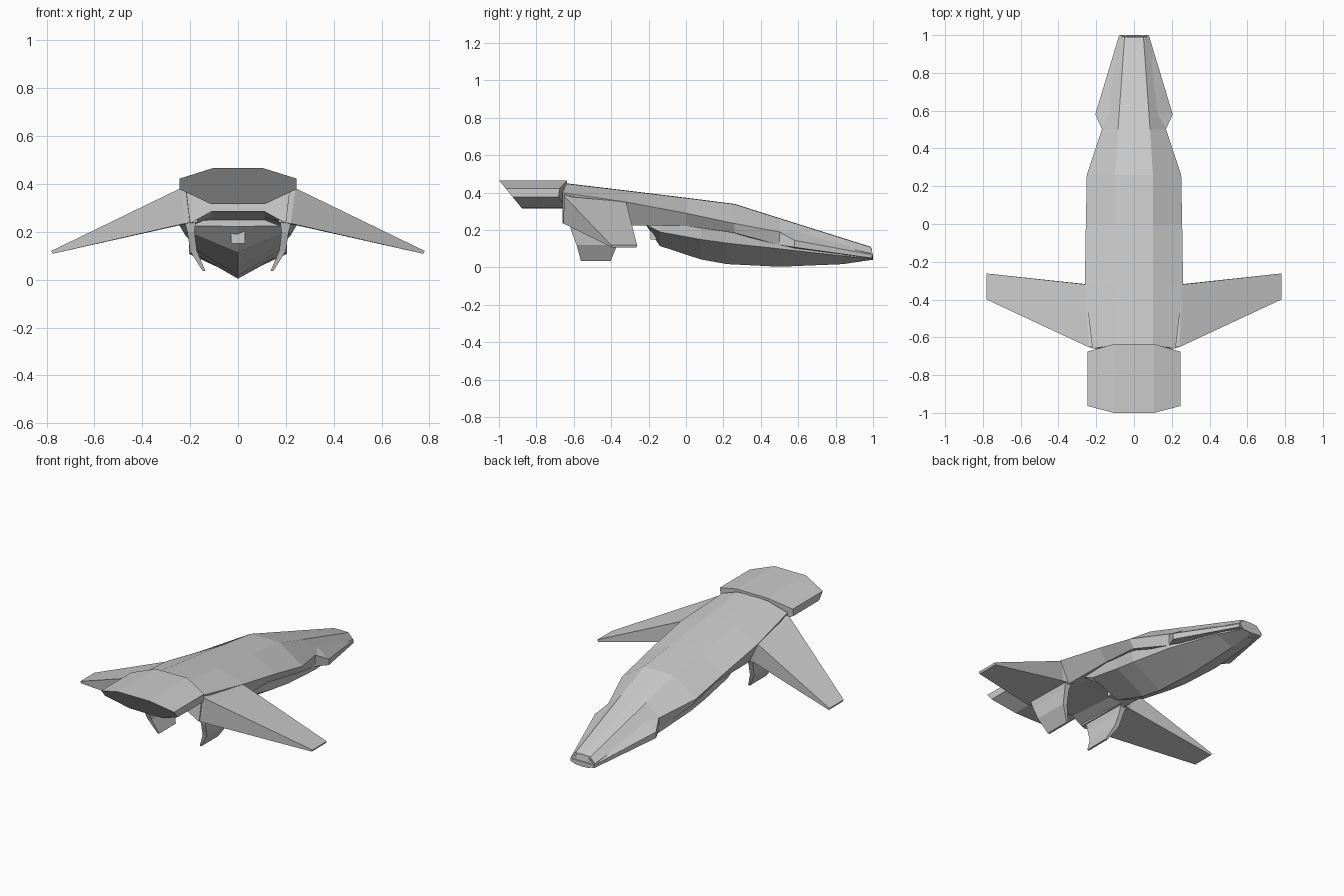
import bpy, bmesh


def loft(name, rings, mirror=False):
    """Skin a list of equal-length closed rings and cap both ends."""
    bm = bmesh.new()
    rows = [[bm.verts.new(p) for p in ring] for ring in rings]
    n = len(rows[0])
    for a, b in zip(rows, rows[1:]):
        for i in range(n):
            j = (i + 1) % n
            bm.faces.new((a[i], a[j], b[j], b[i]))
    bm.faces.new(rows[0])
    bm.faces.new(rows[-1])
    bmesh.ops.remove_doubles(bm, verts=bm.verts, dist=0.0005)
    bmesh.ops.recalc_face_normals(bm, faces=bm.faces)
    me = bpy.data.meshes.new(name)
    bm.to_mesh(me)
    bm.free()
    ob = bpy.data.objects.new(name, me)
    bpy.context.collection.objects.link(ob)
    if mirror:
        ob.modifiers.new("mirror", 'MIRROR').use_mirror_merge = False
    return ob


def full(half):
    """Complete a half ring (x >= 0) with its mirrored points."""
    return half + [(-x, y, z) for x, y, z in reversed(half) if x > 0]


def shell_ring(y, top, side, low, bottom, slant=0.0):
    return full([(0, y, top[1] + 0.002), (top[0], y, top[1]),
                 (side[0], y - slant, side[1]), (low[0], y - slant, low[1]),
                 (0.55 * low[0], y - slant, bottom), (0, y - slant, bottom)])


# Upper shell: broad sloping back that narrows to a blunt nose
loft("upper_shell", [
    shell_ring(-0.64, (0.10, 0.448), (0.22, 0.40), (0.20, 0.235), 0.285, 0.02),
    shell_ring(-0.32, (0.10, 0.41), (0.26, 0.35), (0.20, 0.225), 0.26),
    shell_ring(0.00, (0.10, 0.371), (0.255, 0.29), (0.20, 0.222), 0.23),
    shell_ring(0.26, (0.10, 0.338), (0.25, 0.235), (0.22, 0.185), 0.18),
    shell_ring(0.50, (0.085, 0.262), (0.17, 0.19), (0.165, 0.12), 0.11),
    shell_ring(0.99, (0.05, 0.108), (0.08, 0.075), (0.065, 0.05), 0.045),
])


def hull_ring(y, keel, chine, top):
    return full([(0, y, keel), chine[:1] + (y,) + chine[1:],
                 (top[0], y, top[1]), (0, y, top[1])])


# Lower hull: V-shaped boat bottom
loft("lower_hull", [
    hull_ring(-0.21, 0.222, (0.18, 0.225), (0.18, 0.25)),
    hull_ring(-0.14, 0.115, (0.182, 0.19), (0.185, 0.25)),
    hull_ring(0.08, 0.043, (0.187, 0.15), (0.20, 0.24)),
    hull_ring(0.22, 0.018, (0.187, 0.13), (0.21, 0.21)),
    hull_ring(0.50, 0.004, (0.168, 0.10), (0.165, 0.18)),
    hull_ring(0.84, 0.018, (0.105, 0.062), (0.10, 0.11)),
    hull_ring(1.00, 0.042, (0.05, 0.044), (0.075, 0.07)),
])

# Nose cap: angled octagonal end
loft("nose_cap", [
    full([(0, y, 0.040), (0.05, y, 0.044), (0.078, y, 0.065),
          (0.05, y - d, 0.103), (0, y - d, 0.107)])
    for y, d in ((0.95, 0), (1.0, 0.01))])

# Small exhaust on the back of the lower hull
loft("rear_exhaust", [[(x, y, z) for x, z in
                       ((-.03, .15), (.03, .15), (.03, .205), (-.03, .205))]
                      for y in (-0.19, -0.12)])

# Cheek fairings beside the nose
loft("cheek_fairing", [
    [(0.14, 0.50, 0.12), (0.168, 0.50, 0.12), (0.168, 0.50, 0.19), (0.14, 0.50, 0.19)],
    [(0.12, 0.58, 0.10), (0.205, 0.58, 0.108), (0.205, 0.58, 0.145), (0.12, 0.58, 0.20)],
    [(0.04, 0.995, 0.045), (0.08, 0.995, 0.05), (0.08, 0.995, 0.068), (0.04, 0.995, 0.10)],
], True)

# Tail block: faceted engine housing with a raked back face
profile = [(0, 0.466), (0.105, 0.466), (0.245, 0.422),
           (0.245, 0.378), (0.115, 0.317), (0, 0.315)]
front_y = [-0.635, -0.635, -0.675, -0.682, -0.64, -0.64]
loft("tail_block", [
    full([(x, -1.0 + (0.466 - z) * 0.82, z) for x, z in profile]),
    full([(x, y, z) for (x, z), y in zip(profile, front_y)]),
])

# Swept, drooping wings
loft("wing", [
    [(0.17, -0.30, 0.34), (0.17, -0.65, 0.41), (0.17, -0.65, 0.24), (0.17, -0.32, 0.235)],
    [(0.255, -0.32, 0.35), (0.24, -0.652, 0.382), (0.22, -0.655, 0.235), (0.24, -0.32, 0.228)],
    [(0.78, -0.262, 0.12), (0.78, -0.40, 0.12), (0.775, -0.398, 0.108), (0.775, -0.264, 0.108)],
], True)

# Curved ventral fins
loft("ventral_fin", [
    [(xi, yr, z), (xo, yr, z), (xo, yf, z), (xi, yf, z)]
    for xi, xo, yr, yf, z in (
        (0.175, 0.225, -0.625, -0.32, 0.25),
        (0.182, 0.212, -0.615, -0.34, 0.20),
        (0.172, 0.20, -0.585, -0.368, 0.12),
        (0.136, 0.148, -0.562, -0.402, 0.036))
], True)
